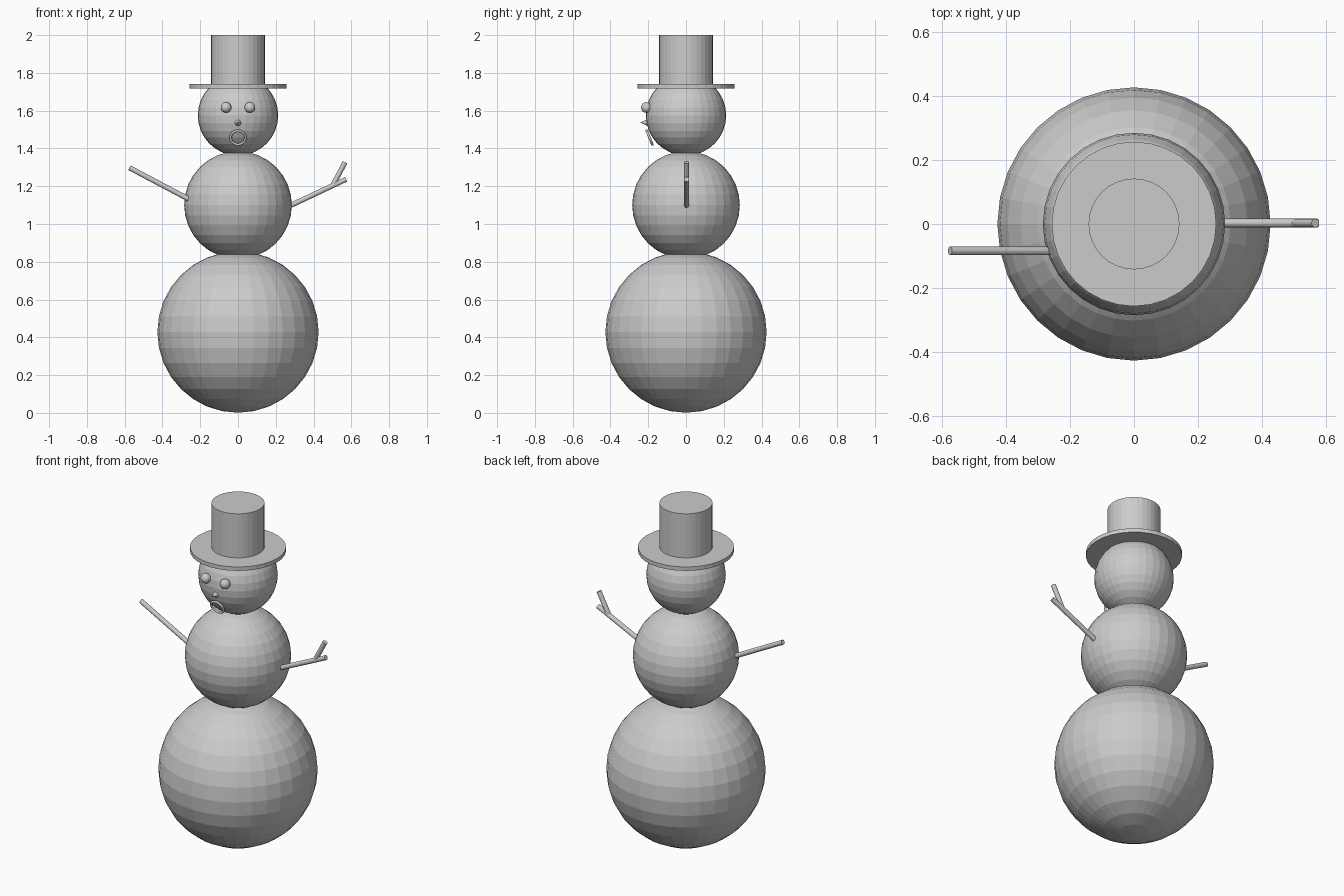
import bpy
from mathutils import Vector

if "Cube" in bpy.data.objects:
    bpy.data.objects.remove(bpy.data.objects["Cube"])

grey = bpy.data.materials.new("plain grey")
grey.diffuse_color = (0.6, 0.6, 0.6, 1)
grey.use_nodes = True
grey.node_tree.nodes["Principled BSDF"].inputs["Base Color"].default_value = grey.diffuse_color


def finish(name):
    """Name the newly added part and give it the single flat colour."""
    obj = bpy.context.object
    obj.name = name
    obj.data.materials.append(grey)
    return obj


def ball(name, radius, loc):
    bpy.ops.mesh.primitive_uv_sphere_add(segments=32, ring_count=16, radius=radius, location=loc)
    return finish(name)


def disc(name, radius, z0, z1):
    bpy.ops.mesh.primitive_cylinder_add(vertices=32, radius=radius, depth=z1 - z0,
                                        location=(0, 0, (z0 + z1) / 2))
    return finish(name)


def stick(name, start, end, radius=0.0135):
    a, b = Vector(start), Vector(end)
    bpy.ops.mesh.primitive_cylinder_add(vertices=32, radius=radius, depth=(b - a).length,
                                        location=(a + b) / 2)
    obj = finish(name)
    obj.rotation_euler = (b - a).to_track_quat('Z', 'Y').to_euler()
    return obj


# Three stacked snowballs
ball("lower_ball", 0.427, (0, 0, 0.428))
ball("middle_ball", 0.285, (0, 0, 1.10))
ball("head", 0.213, (0, 0, 1.575))

# Hat
disc("hat_brim", 0.257, 1.717, 1.74)
disc("hat_crown", 0.142, 1.74, 2.0)

# Eyes
for side, x in (("left", -0.063), ("right", 0.063)):
    ball(side + "_eye", 0.028, (x, -0.21, 1.617))

# Nose: small cone pointing forward
bpy.ops.mesh.primitive_cone_add(vertices=32, radius1=0.02, radius2=0, depth=0.045,
                                location=(0, -0.2205, 1.537), rotation=(1.5708, 0, 0))
finish("nose")

# Mouth: thin ring tilted to follow the lower face
bpy.ops.mesh.primitive_torus_add(major_radius=0.039, minor_radius=0.0065, major_segments=48,
                                 minor_segments=12, location=(0, -0.193, 1.457))
mouth = finish("mouth")
mouth.rotation_euler = Vector((0, -0.92, -0.38)).to_track_quat('Z', 'Y').to_euler()

# Twig arms, the right one forked
stick("right_arm", (0.25, 0.003, 1.085), (0.573, 0.003, 1.237))
stick("right_arm_fork", (0.505, 0.003, 1.21), (0.567, 0.003, 1.327))
stick("left_arm", (-0.235, -0.084, 1.118), (-0.575, -0.084, 1.298))
